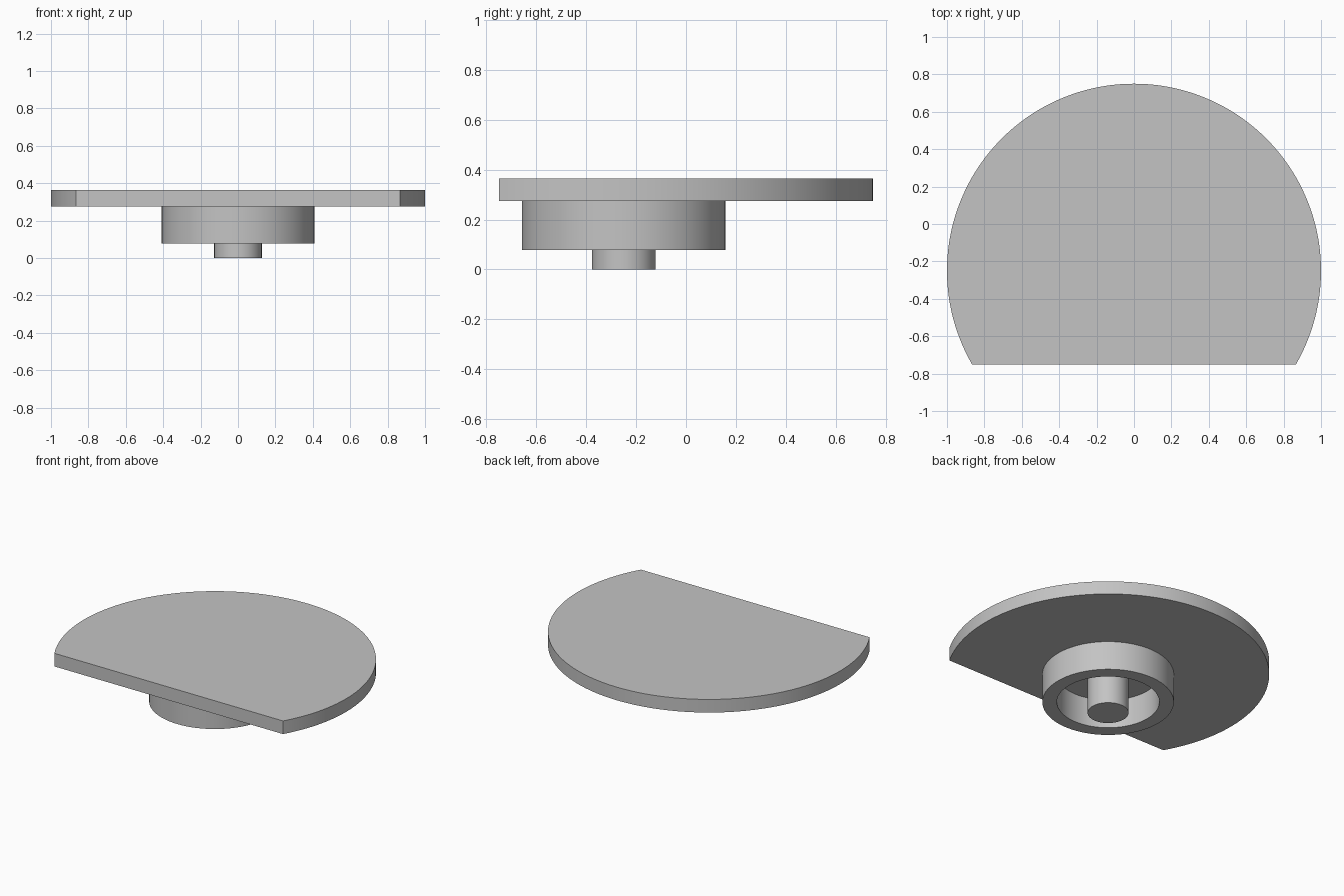
import bpy
import bmesh
import math

cube = bpy.data.objects.get("Cube")
if cube:
    bpy.data.objects.remove(cube, do_unlink=True)

AXIS_Y = -0.25      # shared centre line of all round parts
SEGMENTS = 128
PLATE_BOTTOM, PLATE_TOP = 0.275, 0.365

grey = bpy.data.materials.new("plain_grey")
grey.use_nodes = True
colour = (0.55, 0.55, 0.55, 1)
grey.diffuse_color = colour
grey.node_tree.nodes["Principled BSDF"].inputs["Base Color"].default_value = colour


def circle(radius, start=0.0, sweep=math.tau, count=SEGMENTS):
    """Points on an arc round the shared axis."""
    return [(radius * math.cos(start + sweep * i / count),
             AXIS_Y + radius * math.sin(start + sweep * i / count))
            for i in range(count)]


def finish(name, bm):
    bmesh.ops.recalc_face_normals(bm, faces=bm.faces)
    mesh = bpy.data.meshes.new(name)
    bm.to_mesh(mesh)
    bm.free()
    mesh.materials.append(grey)
    obj = bpy.data.objects.new(name, mesh)
    bpy.context.collection.objects.link(obj)
    bpy.ops.object.select_all(action="DESELECT")
    obj.select_set(True)
    bpy.context.view_layer.objects.active = obj
    bpy.ops.object.shade_smooth_by_angle(angle=math.radians(30))
    return obj


def prism(name, outline, bottom, top):
    """Solid extruded upwards from a flat outline."""
    bm = bmesh.new()
    face = bm.faces.new([bm.verts.new((x, y, bottom)) for x, y in outline])
    extruded = bmesh.ops.extrude_face_region(bm, geom=[face], use_keep_orig=True)
    raised = [v for v in extruded["geom"] if isinstance(v, bmesh.types.BMVert)]
    bmesh.ops.translate(bm, verts=raised, vec=(0, 0, top - bottom))
    return finish(name, bm)


def tube(name, outer, inner, bottom, top):
    """Hollow collar with flat ends."""
    bm = bmesh.new()
    corners = [(outer, bottom), (outer, top), (inner, top), (inner, bottom)]
    loops = [[bm.verts.new((x, y, z)) for x, y in circle(r)] for r, z in corners]
    for a, b in zip(loops, loops[1:] + loops[:1]):
        for i in range(SEGMENTS):
            j = (i + 1) % SEGMENTS
            bm.faces.new((a[i], a[j], b[j], b[i]))
    return finish(name, bm)


# Round plate with a straight front edge
flat = math.radians(30)
plate_outline = circle(1.0, -flat, math.pi + 2 * flat)
plate_outline.append((-math.cos(flat), AXIS_Y - math.sin(flat)))
prism("plate", plate_outline, PLATE_BOTTOM, PLATE_TOP)

# Open collar under the plate
tube("collar", 0.408, 0.318, 0.077, PLATE_BOTTOM)

# Centre pin reaching down through the collar
prism("pin", circle(0.127), 0.0, PLATE_BOTTOM)
